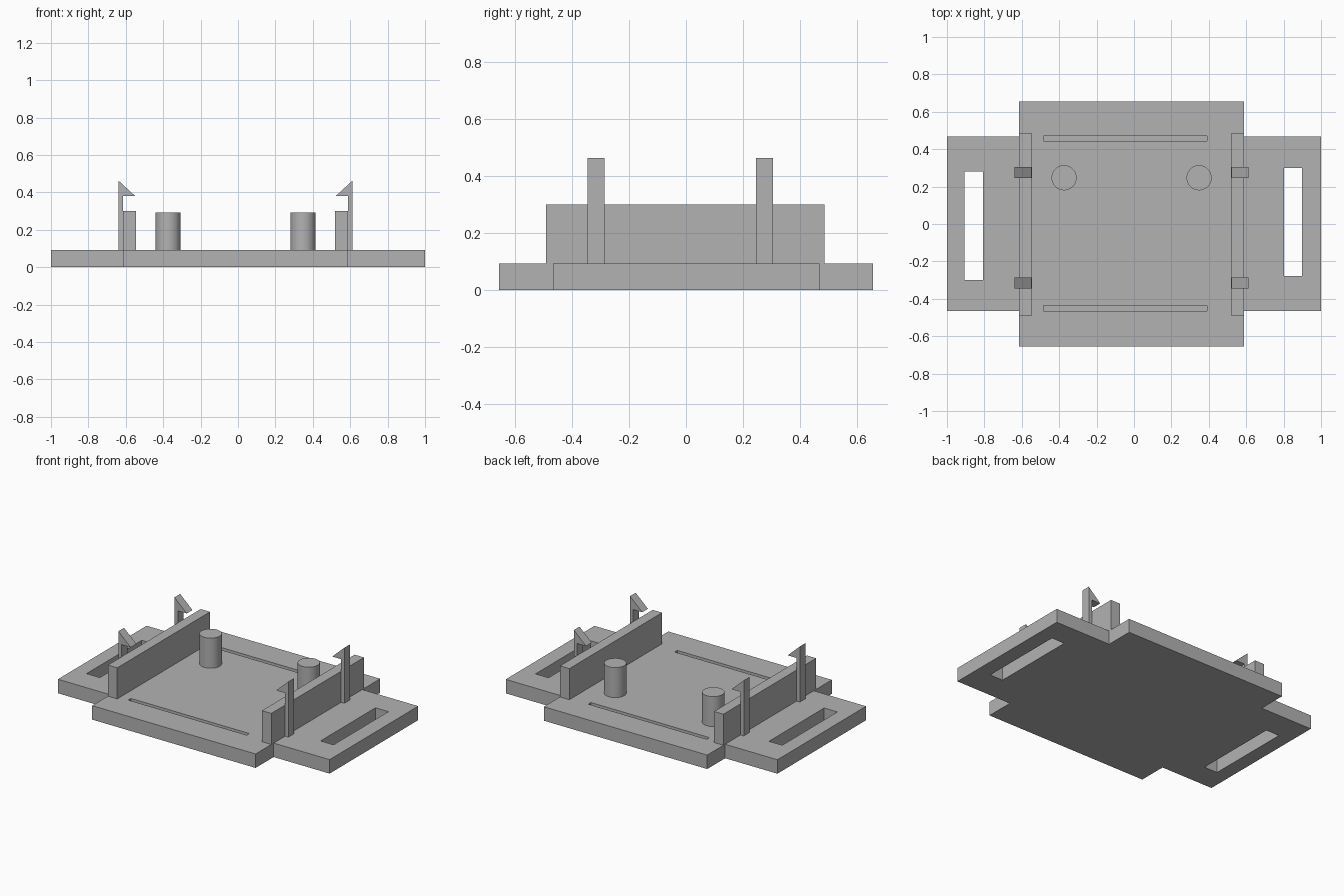
import bpy
import bmesh

cube = bpy.data.objects.get("Cube")
if cube:
    bpy.data.objects.remove(cube, do_unlink=True)

GREY = (0.45, 0.45, 0.45, 1)
mat = bpy.data.materials.new("plain_grey")
mat.use_nodes = True
mat.diffuse_color = GREY
mat.node_tree.nodes["Principled BSDF"].inputs["Base Color"].default_value = GREY

THICK = 0.093


def prism(name, profile, axis, lo, hi):
    """Extrude a 2D outline along y or z between lo and hi."""
    def place(p, t):
        return (p[0], t, p[1]) if axis == "y" else (p[0], p[1], t)
    bm = bmesh.new()
    face = bm.faces.new([bm.verts.new(place(p, lo)) for p in profile])
    ext = bmesh.ops.extrude_face_region(bm, geom=[face])
    moved = [v for v in ext["geom"] if isinstance(v, bmesh.types.BMVert)]
    shift = (0, hi - lo, 0) if axis == "y" else (0, 0, hi - lo)
    bmesh.ops.translate(bm, vec=shift, verts=moved)
    bmesh.ops.recalc_face_normals(bm, faces=bm.faces[:])
    mesh = bpy.data.meshes.new(name)
    bm.to_mesh(mesh)
    bm.free()
    obj = bpy.data.objects.new(name, mesh)
    bpy.context.collection.objects.link(obj)
    mesh.materials.append(mat)
    return obj


def box(name, x0, x1, y0, y1, z0, z1):
    return prism(name, [(x0, y0), (x1, y0), (x1, y1), (x0, y1)], "z", z0, z1)


# Cross-shaped base plate: wide middle with a narrower wing on each side
L, R = -0.615, 0.588
F, B = -0.655, 0.655
WF, WB = -0.465, 0.467
outline = [(L, F), (R, F), (R, WF), (1, WF), (1, WB), (R, WB),
           (R, B), (L, B), (L, WB), (-1, WB), (-1, WF), (L, WF)]
base = prism("base_plate", outline, "z", 0, THICK)

# Through slots in the wings and shallow grooves in the middle
cutters = [
    box("slot_cutter_right", -0.905, -0.807, -0.3, 0.28, -0.1, 0.2),
    box("slot_cutter_left", 0.802, 0.898, -0.278, 0.3, -0.1, 0.2),
]
for side, y in (("front", -0.451), ("back", 0.457)):
    cutters.append(box("groove_cutter_" + side, -0.483, 0.39,
                       y - 0.014, y + 0.014, THICK - 0.03, 0.2))
for cutter in cutters:
    mod = base.modifiers.new("cut", "BOOLEAN")
    mod.operation = "DIFFERENCE"
    mod.solver = "EXACT"
    mod.object = cutter
    cutter.hide_render = True
bpy.context.view_layer.update()
depsgraph = bpy.context.evaluated_depsgraph_get()
cut_mesh = bpy.data.meshes.new_from_object(base.evaluated_get(depsgraph))
base.modifiers.clear()
base.data = cut_mesh
for cutter in cutters:
    bpy.data.objects.remove(cutter, do_unlink=True)

# Side walls, each with two hooked clips on its outer face
for side, edge, inward in (("right", L, 1), ("left", R, -1)):
    x0, x1 = sorted((edge, edge + 0.069 * inward))
    box("wall_" + side, x0, x1, -0.49, 0.485, THICK, 0.3)
    outer = edge - 0.024 * inward
    tip = edge + 0.066 * inward
    hook = [(outer, THICK), (edge, THICK), (edge, 0.38), (tip, 0.38), (outer, 0.463)]
    for end, y in (("front", -0.315), ("back", 0.275)):
        prism("clip_" + side + "_" + end, hook, "y", y - 0.03, y + 0.03)

# Round locating pegs
for side, x in (("right", -0.374), ("left", 0.348)):
    bpy.ops.mesh.primitive_cylinder_add(vertices=48, radius=0.067, depth=0.2,
                                        location=(x, 0.247, THICK + 0.1))
    peg = bpy.context.object
    peg.name = "peg_" + side
    peg.data.materials.append(mat)
    bpy.ops.object.shade_smooth_by_angle()
